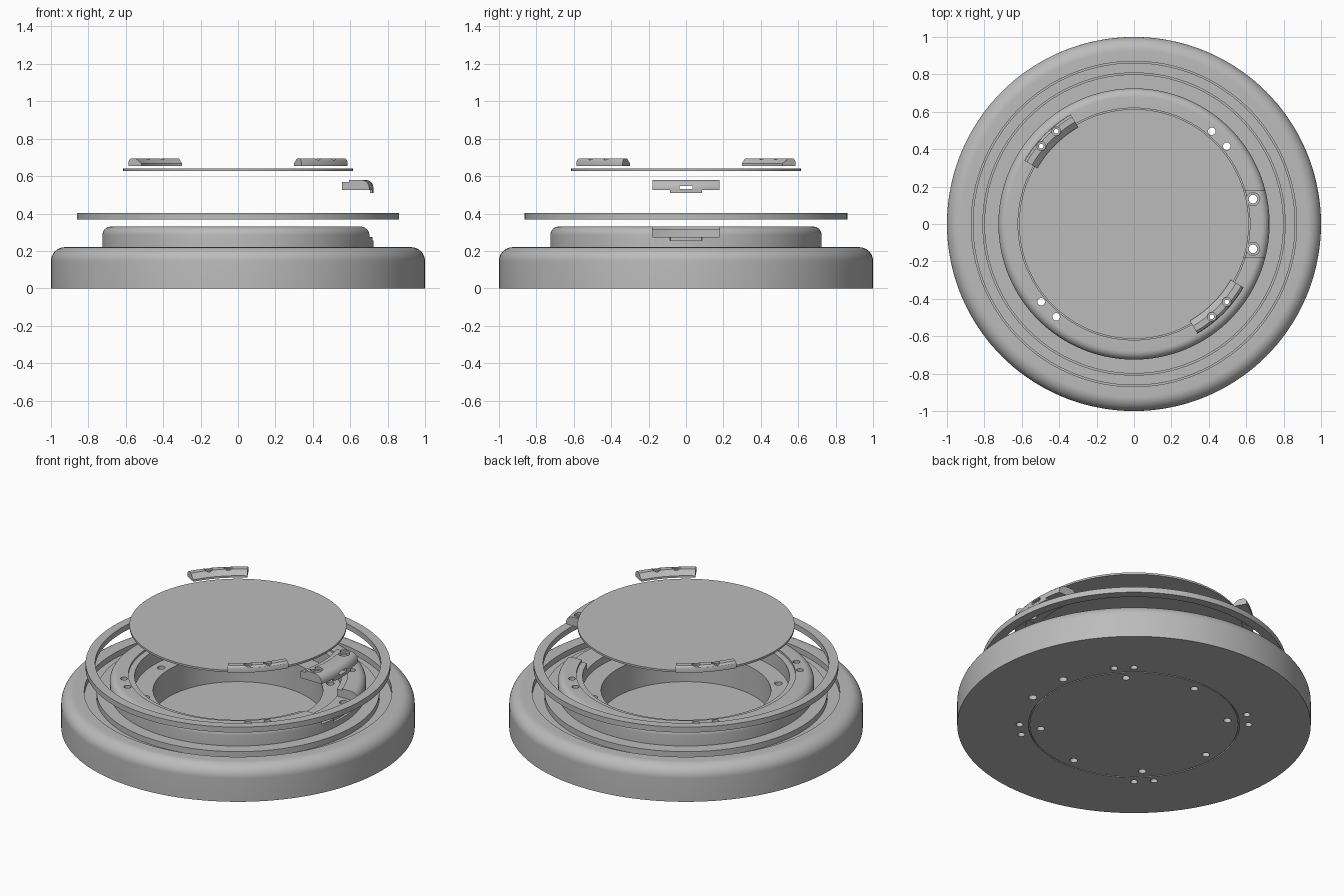
import bpy, bmesh, math
from mathutils import Matrix, Vector

if "Cube" in bpy.data.objects:
    bpy.data.objects.remove(bpy.data.objects["Cube"], do_unlink=True)

grey = bpy.data.materials.new("plain grey")
grey.use_nodes = True
grey.diffuse_color = (0.5, 0.5, 0.5, 1)
grey.node_tree.nodes["Principled BSDF"].inputs["Base Color"].default_value = (0.5, 0.5, 0.5, 1)


def make_object(name, bm):
    mesh = bpy.data.meshes.new(name)
    bm.to_mesh(mesh)
    bm.free()
    mesh.materials.append(grey)
    obj = bpy.data.objects.new(name, mesh)
    bpy.context.collection.objects.link(obj)
    return obj


def lathe(name, profile, middle=0, spread=360, steps=144):
    """Turn a closed (radius, height) profile around z, fully or over an arc."""
    full = spread == 360
    bm = bmesh.new()
    rings = []
    for i in range(steps if full else steps + 1):
        a = math.radians(middle - spread / 2 + spread * i / steps)
        rings.append([bm.verts.new((r * math.cos(a), r * math.sin(a), z)) for r, z in profile])
    n = len(profile)
    for i in range(steps):
        p, q = rings[i], rings[(i + 1) % len(rings)]
        for j in range(n):
            k = (j + 1) % n
            if profile[j][0] or profile[k][0]:
                bm.faces.new((p[j], q[j], q[k], p[k]))
    if not full:
        bm.faces.new(rings[0])
        bm.faces.new(rings[-1][::-1])
    bmesh.ops.remove_doubles(bm, verts=bm.verts, dist=1e-5)
    bmesh.ops.recalc_face_normals(bm, faces=bm.faces)
    return make_object(name, bm)


def fillet(r, z, size, steps=8):
    """Quarter round from a flat top down to a vertical outer wall."""
    return [(r - size + size * math.sin(t), z - size + size * math.cos(t))
            for t in (math.pi / 2 * i / steps for i in range(steps + 1))]


def box(low, high):
    bm = bmesh.new()
    low, high = Vector(low), Vector(high)
    size = high - low
    bmesh.ops.create_cube(bm, size=1, matrix=Matrix.Translation((low + high) / 2)
                          @ Matrix.Diagonal((*size, 1)))
    return make_object("cutter", bm)


def holes(angles, distance, radius, low, high):
    bm = bmesh.new()
    for angle in angles:
        a = math.radians(angle)
        spot = (distance * math.cos(a), distance * math.sin(a), (low + high) / 2)
        bmesh.ops.create_cone(bm, cap_ends=True, segments=24, radius1=radius, radius2=radius,
                              depth=high - low, matrix=Matrix.Translation(spot))
    return make_object("cutter", bm)


def combine(obj, other, operation="DIFFERENCE"):
    mod = obj.modifiers.new("cut", "BOOLEAN")
    mod.operation = operation
    mod.solver = "EXACT"
    mod.object = other
    bpy.context.view_layer.objects.active = obj
    bpy.ops.object.modifier_apply(modifier=mod.name)
    bpy.data.objects.remove(other, do_unlink=True)


def finish(obj):
    bpy.ops.object.select_all(action="DESELECT")
    obj.select_set(True)
    bpy.context.view_layer.objects.active = obj
    bpy.ops.object.shade_smooth_by_angle(angle=math.radians(30))


clip_angles = (45, 135, 225, 315)
pairs = [a + d for a in clip_angles for d in (-5, 5)]
latch_pair = (-11.8, 11.8)

# Base: rounded outer body, ring groove, raised hub, stepped bore, thin seam underneath
base = lathe("base",
             [(0, 0.06), (0.48, 0.06), (0.48, 0.23), (0.585, 0.23), (0.585, 0.318),
              (0.62, 0.318), (0.62, 0.33)]
             + fillet(0.725, 0.33, 0.045)
             + [(0.725, 0.22), (0.80, 0.22), (0.80, 0.185), (0.87, 0.185), (0.87, 0.22)]
             + fillet(1, 0.22, 0.075, 12)
             + [(1, 0), (0.597, 0), (0.597, 0.01), (0.59, 0.01), (0.59, 0), (0, 0)])

# Latch seat cut into the hub, with a lower pocket for the tongue
combine(base, box((0.5, -0.18, 0.275), (0.8, 0.18, 0.4)))
pocket = lathe("cutter", [(0.71, 0.255), (0.74, 0.255), (0.74, 0.29), (0.71, 0.29)], 0, 13.5, 12)
combine(base, pocket)

# Screw holes: clip pairs, latch pair and bore ledge
combine(base, holes(pairs, 0.647, 0.02, -0.1, 0.5))
combine(base, holes(latch_pair, 0.65, 0.024, -0.1, 0.5))
combine(base, holes(range(45, 360, 45), 0.53, 0.022, -0.1, 0.5))
finish(base)

# Sealing ring
finish(lathe("ring", [(0.808, 0.368), (0.862, 0.368), (0.862, 0.402), (0.808, 0.402)]))

# Cover disc
finish(lathe("cover_disc", [(0, 0.628), (0.614, 0.628), (0.614, 0.64), (0, 0.64)]))

# Latch: slice of the hub rim with a hanging tongue and a slot
latch = lathe("latch", [(0.585, 0.525), (0.585, 0.568), (0.62, 0.568), (0.62, 0.58)]
              + fillet(0.725, 0.58, 0.045) + [(0.725, 0.525)], 0, 50, 24)
combine(latch, box((0.4, -0.18, 0.4), (0.9, 0.18, 0.7)), "INTERSECT")
tongue = lathe("tongue", [(0.711, 0.51), (0.7245, 0.51), (0.7245, 0.532), (0.711, 0.532)], 0, 13.5, 12)
combine(latch, tongue, "UNION")
combine(latch, box((0.5, -0.035, 0.53), (0.8, 0.035, 0.548)))
combine(latch, holes(latch_pair, 0.65, 0.023, 0.4, 0.7))
combine(latch, holes(latch_pair, 0.65, 0.035, 0.565, 0.7))
finish(latch)

# Two clips that hold the cover disc
for name, angle in (("left_clip", 315), ("right_clip", 135)):
    clip = lathe(name, [(0.597, 0.655), (0.677, 0.655), (0.677, 0.672), (0.673, 0.685),
                        (0.662, 0.694), (0.63, 0.694), (0.597, 0.667)], angle, 30, 16)
    spots = (angle - 5, angle + 5)
    combine(clip, holes(spots, 0.647, 0.013, 0.6, 0.75))
    combine(clip, holes(spots, 0.647, 0.024, 0.678, 0.75))
    finish(clip)
